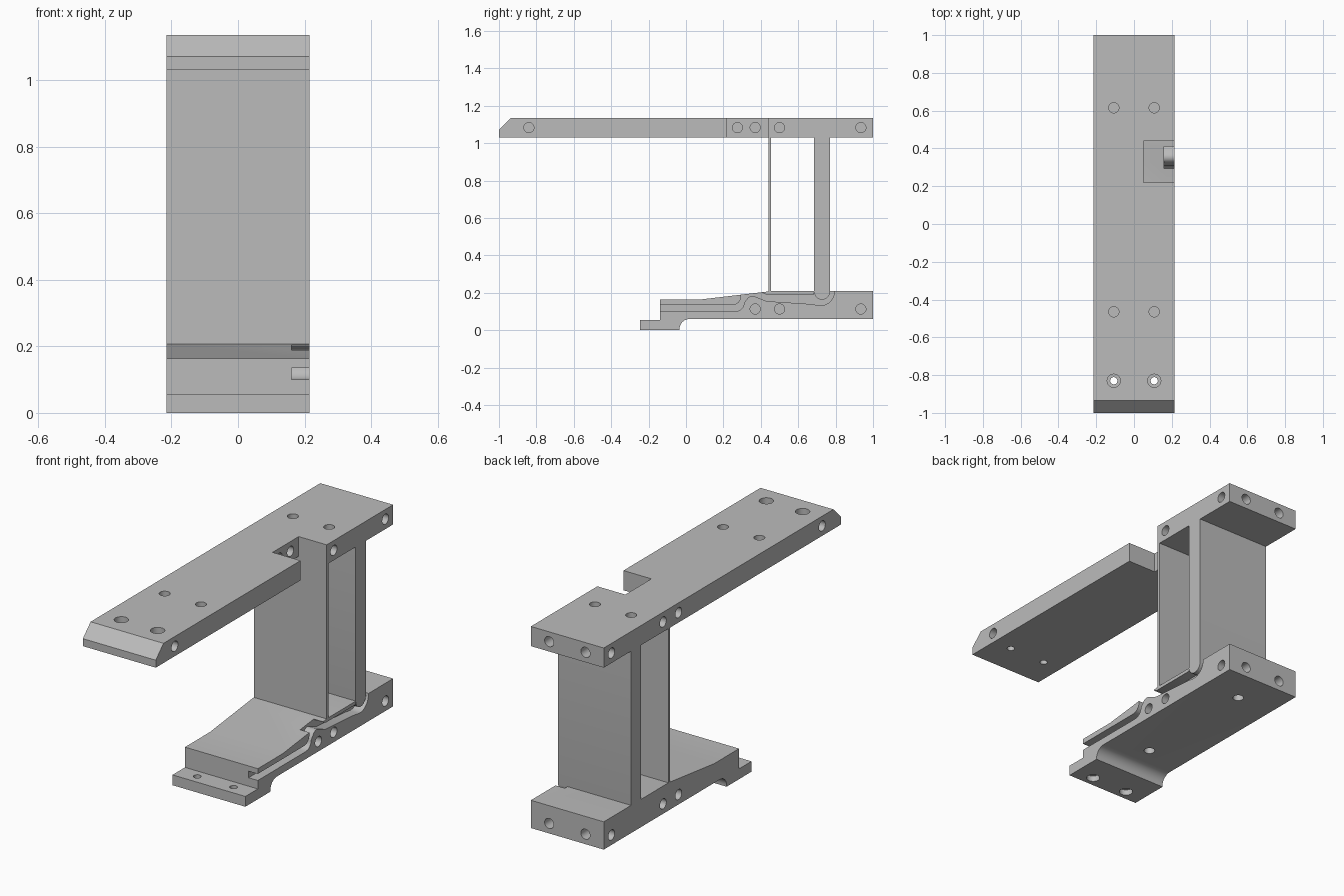
import bpy, bmesh
from math import pi, sin, cos, radians
from mathutils import Matrix, Vector

cube = bpy.data.objects.get("Cube")
if cube:
    bpy.data.objects.remove(cube)

grey = bpy.data.materials.new("plain_grey")
grey.use_nodes = True
grey.diffuse_color = (0.5, 0.5, 0.5, 1)
grey.node_tree.nodes["Principled BSDF"].inputs["Base Color"].default_value = (0.5, 0.5, 0.5, 1)

HALF = 0.215      # half width
SLOT = 0.16       # inner face of the side channel
HOLE_X = 0.107    # hole offset from the centre line
HOLE_R = 0.027


def make_object(name, bm):
    bmesh.ops.recalc_face_normals(bm, faces=bm.faces)
    mesh = bpy.data.meshes.new(name)
    bm.to_mesh(mesh)
    bm.free()
    mesh.materials.append(grey)
    obj = bpy.data.objects.new(name, mesh)
    bpy.context.collection.objects.link(obj)
    return obj


def extrude_profile(name, points, x0=-HALF, x1=HALF):
    """Extrude a (y, z) outline along x."""
    bm = bmesh.new()
    face = bm.faces.new([bm.verts.new((x0, y, z)) for y, z in points])
    out = bmesh.ops.extrude_face_region(bm, geom=[face])
    verts = [v for v in out["geom"] if isinstance(v, bmesh.types.BMVert)]
    bmesh.ops.translate(bm, verts=verts, vec=(x1 - x0, 0, 0))
    return make_object(name, bm)


def box_profile(y0, y1, z0, z1):
    return [(y0, z0), (y1, z0), (y1, z1), (y0, z1)]


def arc(cy, cz, r, a0, a1, n=10):
    return [(cy + r * cos(radians(a0 + (a1 - a0) * i / n)),
             cz + r * sin(radians(a0 + (a1 - a0) * i / n))) for i in range(n + 1)]


def drills(name, holes):
    """Each hole: surface point, inward direction, depth, radius."""
    bm = bmesh.new()
    for point, direction, depth, r in holes:
        d = Vector(direction)
        middle = Vector(point) + d * (depth / 2 - 0.01)
        turn = d.to_track_quat('Z', 'Y').to_matrix().to_4x4()
        bmesh.ops.create_cone(bm, cap_ends=True, segments=32, radius1=r, radius2=r,
                              depth=depth + 0.02, matrix=Matrix.Translation(middle) @ turn)
    return make_object(name, bm)


def cut(obj, cutter):
    mod = obj.modifiers.new("cut", 'BOOLEAN')
    mod.operation = 'DIFFERENCE'
    mod.solver = 'EXACT'
    mod.object = cutter
    bpy.context.view_layer.objects.active = obj
    bpy.ops.object.modifier_apply(modifier=mod.name)
    bpy.data.objects.remove(cutter)


def end_and_side_holes(z, sides):
    """Blind holes in the rear end and along the two long sides."""
    holes = [((s * HOLE_X, 1, z), (0, -1, 0), 0.06, HOLE_R) for s in (-1, 1)]
    for s, ys in sides.items():
        holes += [((s * HALF, y, z), (-s, 0, 0), 0.06, HOLE_R) for y in ys]
    return holes


# Top plate with chamfered nose and side notch
top = extrude_profile("top_plate", [(-1, 1.03), (1, 1.03), (1, 1.135), (-0.935, 1.135), (-1, 1.07)])
cut(top, extrude_profile("notch_cutter", box_profile(0.22, 0.44, 0.9, 1.3), 0.05, 0.3))
holes = end_and_side_holes(1.083, {-1: (-0.84, 0.37, 0.5, 0.935), 1: (-0.84, 0.5, 0.935)})
holes += [((0.05, y, 1.083), (-1, 0, 0), 0.06, HOLE_R) for y in (0.275, 0.37)]
for s in (-1, 1):
    holes += [((s * HOLE_X, y, 1.135), (0, 0, -1), 0.06, HOLE_R) for y in (-0.465, 0.615)]
    holes.append(((s * HOLE_X, -0.83, 1.135), (0, 0, -1), 0.045, 0.035))
cut(top, drills("top_drills", holes))
cut(top, drills("top_through_drills",
                [((s * HOLE_X, -0.83, 1.135), (0, 0, -1), 0.2, 0.019) for s in (-1, 1)]))

# Base block with front foot, sloped top and rounded undercut
base = extrude_profile("base_block", [
    (-0.245, 0), (-0.035, 0), *arc(0.02, 0.005, 0.055, 180, 90), (1, 0.06), (1, 0.208),
    (0.45, 0.208), (0.07, 0.163), (-0.14, 0.163), (-0.14, 0.055), (-0.245, 0.055)])

# Winding channel in the side of the base, ending round the rear wall
channel = [(-0.2, 0.1), (0.26, 0.1), *arc(0.265, 0.145, 0.045, -75, 0, 5),
           *arc(0.355, 0.15, 0.033, 150, 60, 6), (0.43, 0.155), (0.66, 0.14),
           *arc(0.72, 0.205, 0.073, -95, 0), (0.793, 0.3), (0.685, 0.3), (0.685, 0.19),
           (0.43, 0.19), (0.41, 0.2), (0.4, 0.3), (0.295, 0.3),
           *arc(0.25, 0.18, 0.045, 0, -90, 6), (-0.2, 0.135)]
cut(base, extrude_profile("channel_cutter", channel, SLOT, 0.3))

holes = end_and_side_holes(0.113, {s: (0.37, 0.5, 0.935) for s in (-1, 1)})
holes += [((0, y, 0.06), (0, 0, 1), 0.06, HOLE_R) for y in (0.12, 0.81)]
holes += [((s * HOLE_X, -0.19, 0), (0, 0, 1), 0.03, 0.033) for s in (-1, 1)]
cut(base, drills("base_drills", holes))
cut(base, drills("foot_through_drills",
                 [((s * HOLE_X, -0.19, 0), (0, 0, 1), 0.08, 0.019) for s in (-1, 1)]))

# Upright walls: thin front sheet and thick rear wall with a rounded lower edge
front_wall = extrude_profile("thin_front_wall", box_profile(0.44, 0.455, 0.2, 1.035))
rear_wall = extrude_profile("thick_rear_wall", [
    (0.77, 1.035), (0.685, 1.035), *arc(0.7275, 0.205, 0.0425, 180, 360)])

for obj in (top, base, front_wall, rear_wall):
    bpy.ops.object.select_all(action='DESELECT')
    obj.select_set(True)
    bpy.context.view_layer.objects.active = obj
    bpy.ops.object.shade_smooth_by_angle(angle=radians(30))
